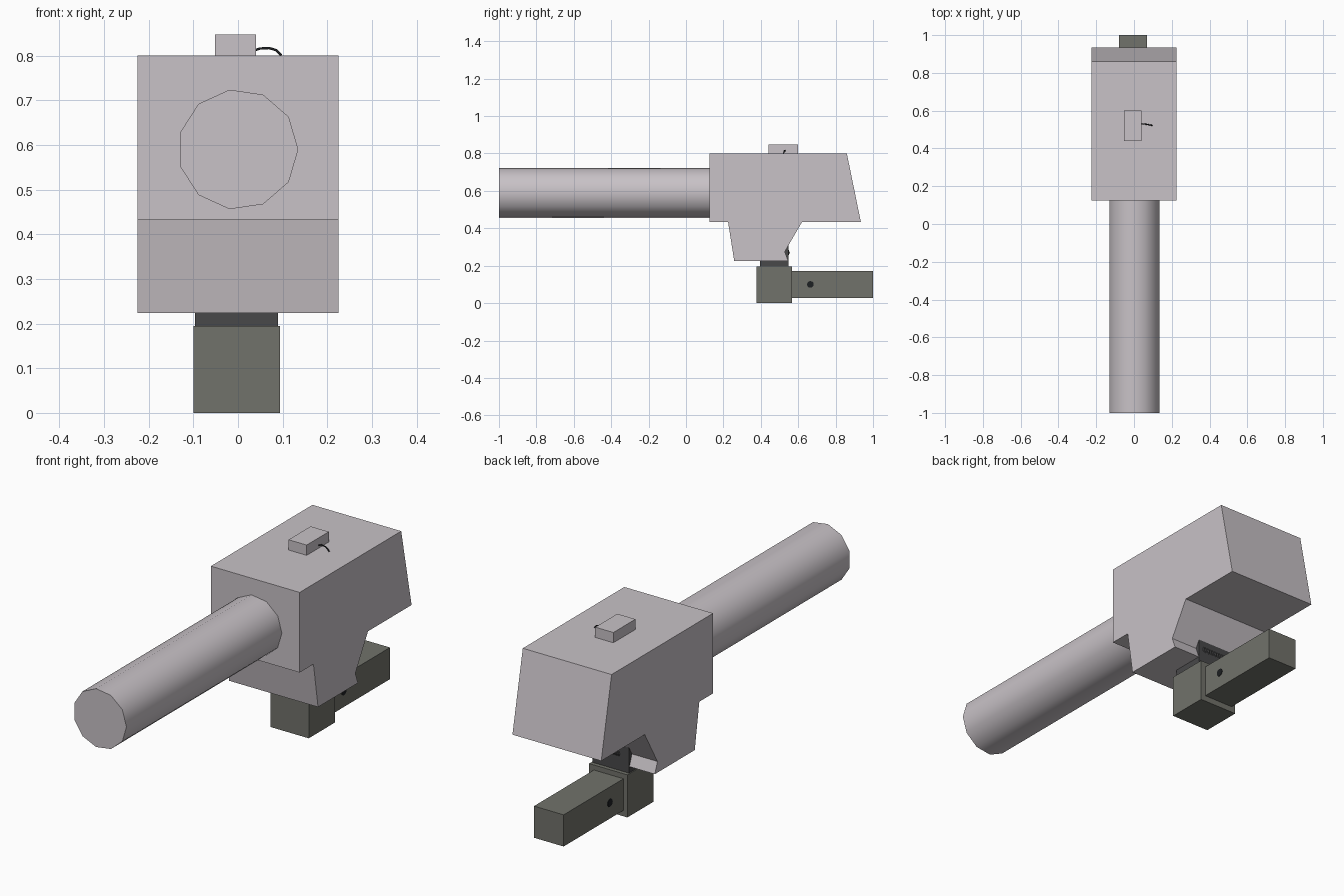
import bpy, bmesh, math
from mathutils import Matrix, Vector

if "Cube" in bpy.data.objects:
    bpy.data.objects.remove(bpy.data.objects["Cube"])


def material(name, rgb):
    m = bpy.data.materials.new(name)
    m.diffuse_color = (*rgb, 1)
    m.use_nodes = True
    m.node_tree.nodes["Principled BSDF"].inputs["Base Color"].default_value = m.diffuse_color
    return m


LIGHT = material("light_grey", (0.58, 0.54, 0.57))
OLIVE = material("olive_grey", (0.165, 0.168, 0.145))
DARK = material("dark_grey", (0.065, 0.065, 0.067))
BLACK = material("black", (0.012, 0.014, 0.016))


def make(name, bm, mat):
    bmesh.ops.recalc_face_normals(bm, faces=bm.faces)
    me = bpy.data.meshes.new(name)
    bm.to_mesh(me)
    bm.free()
    me.materials.append(mat)
    ob = bpy.data.objects.new(name, me)
    bpy.context.collection.objects.link(ob)
    return ob


def prism(name, profile, x0, x1, mat):
    """Extrude a (y, z) profile along x."""
    bm = bmesh.new()
    face = bm.faces.new([bm.verts.new((x0, y, z)) for y, z in profile])
    ext = bmesh.ops.extrude_face_region(bm, geom=[face])
    moved = [v for v in ext["geom"] if isinstance(v, bmesh.types.BMVert)]
    bmesh.ops.translate(bm, verts=moved, vec=(x1 - x0, 0, 0))
    return make(name, bm, mat)


def box(name, x0, x1, y0, y1, z0, z1, mat):
    return prism(name, [(y0, z0), (y1, z0), (y1, z1), (y0, z1)], x0, x1, mat)


def rod(name, start, axis, length, rings, sides, mat):
    """Loft rings of (fraction, radius) along x or y, capped at both ends."""
    bm = bmesh.new()
    loops = []
    for t, r in rings:
        loop = []
        for i in range(sides):
            a = math.tau * i / sides
            c, s = r * math.cos(a), r * math.sin(a)
            off = Vector((c, t * length, s)) if axis == "y" else Vector((t * length, c, s))
            loop.append(bm.verts.new(Vector(start) + off))
        loops.append(loop)
    for a, b in zip(loops, loops[1:]):
        for i in range(sides):
            j = (i + 1) % sides
            bm.faces.new((a[i], a[j], b[j], b[i]))
    bm.faces.new(loops[0])
    bm.faces.new(loops[-1])
    return make(name, bm, mat)


# Main housing with stepped underside and back lip
prism("housing", [(0.125, 0.80), (0.86, 0.80), (0.935, 0.433), (0.62, 0.433),
                  (0.528, 0.275), (0.547, 0.224), (0.258, 0.224),
                  (0.225, 0.433), (0.125, 0.433)], -0.225, 0.225, LIGHT)

# Long eleven-sided smooth barrel
barrel = rod("barrel", (0, -1, 0.59), "y", 1.13, [(0, 0.135), (1, 0.135)], 11, LIGHT)
for p in barrel.data.polygons:
    p.use_smooth = len(p.vertices) == 4
for e in barrel.data.edges:
    ya, yb = (barrel.data.vertices[i].co.y for i in e.vertices)
    e.use_edge_sharp = abs(ya - yb) < 1e-4

# Top box
box("top_box", -0.052, 0.04, 0.44, 0.60, 0.795, 0.847, LIGHT)

# Mount: neck, base block and rear arm
box("neck", -0.096, 0.09, 0.395, 0.549, 0.19, 0.31, DARK)
box("base_block", -0.10, 0.094, 0.378, 0.567, 0.0, 0.195, OLIVE)
box("rear_arm", -0.08, 0.07, 0.56, 1.0, 0.027, 0.172, OLIVE)

# Pin through the arm
rod("arm_pin", (-0.082, 0.665, 0.10), "x", 0.154, [(0, 0.018), (1, 0.018)], 12, BLACK)

# Ribbed coil at the back of the neck
ribs = [(i / 24, 0.02 if i % 2 else 0.013) for i in range(25)]
rod("neck_coil", (-0.05, 0.535, 0.27), "x", 0.12, ribs, 8, DARK)

# Short bent wire beside the top box
cu = bpy.data.curves.new("top_wire", "CURVE")
cu.dimensions = "3D"
cu.bevel_depth = 0.003
cu.bevel_resolution = 1
cu.use_fill_caps = True
sp = cu.splines.new("POLY")
path = [(0.036, 0.528, 0.812), (0.05, 0.53, 0.816), (0.07, 0.527, 0.817),
        (0.086, 0.524, 0.812), (0.097, 0.522, 0.801)]
sp.points.add(len(path) - 1)
for pt, co in zip(sp.points, path):
    pt.co = (*co, 1)
cu.materials.append(BLACK)
wire = bpy.data.objects.new("top_wire", cu)
bpy.context.collection.objects.link(wire)
